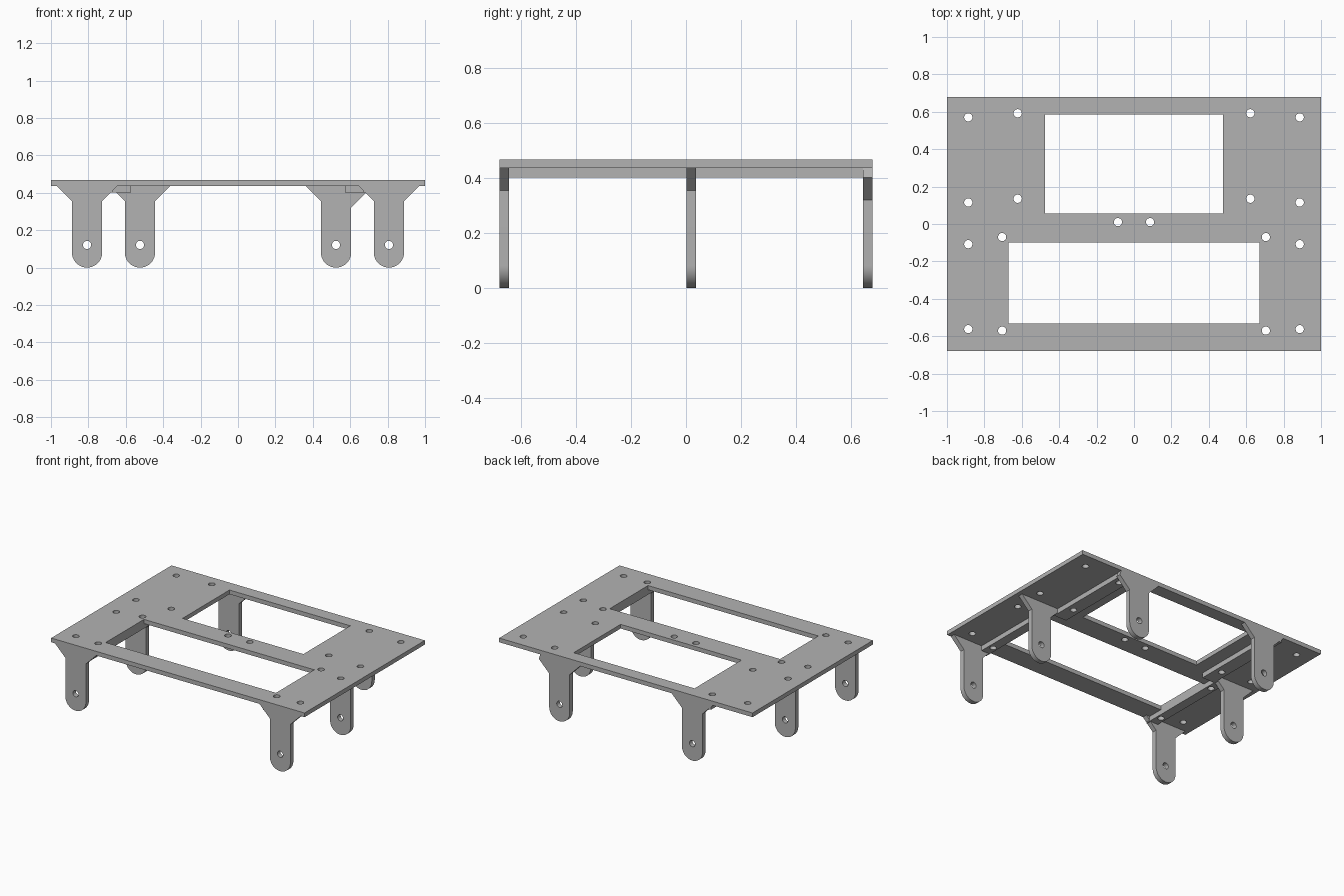
import bpy, bmesh, math

cube = bpy.data.objects.get("Cube")
if cube:
    bpy.data.objects.remove(cube, do_unlink=True)

grey = bpy.data.materials.new("plain_grey")
grey.use_nodes = True
grey.diffuse_color = (0.45, 0.45, 0.45, 1)
grey.node_tree.nodes["Principled BSDF"].inputs["Base Color"].default_value = grey.diffuse_color

HOLE = 0.022
RAIL_Z, PLATE_Z, TOP_Z = 0.402, 0.437, 0.467
HALF_Y = 0.678
THICK = 0.034


def circle(cx, cy, r=HOLE, n=32):
    return [(cx + r * math.cos(2 * math.pi * i / n),
             cy + r * math.sin(2 * math.pi * i / n)) for i in range(n)]


def rect(x0, x1, y0, y1):
    return [(x0, y0), (x1, y0), (x1, y1), (x0, y1)]


def sheet(name, loops, low, high, upright=False):
    """Extrude an outline with holes; upright sheets stand in the xz plane."""
    curve = bpy.data.curves.new(name + "_outline", 'CURVE')
    curve.dimensions = '2D'
    curve.fill_mode = 'BOTH'
    curve.extrude = (high - low) / 2
    for loop in loops:
        spline = curve.splines.new('POLY')
        spline.points.add(len(loop) - 1)
        for point, (x, y) in zip(spline.points, loop):
            point.co = (x, y, 0, 1)
        spline.use_cyclic_u = True
    helper = bpy.data.objects.new(name + "_helper", curve)
    bpy.context.scene.collection.objects.link(helper)
    graph = bpy.context.evaluated_depsgraph_get()
    mesh = bpy.data.meshes.new_from_object(helper.evaluated_get(graph))
    bpy.data.objects.remove(helper, do_unlink=True)
    bpy.data.curves.remove(curve)

    mid = (low + high) / 2
    bm = bmesh.new()
    bm.from_mesh(mesh)
    bmesh.ops.remove_doubles(bm, verts=bm.verts, dist=0.0001)
    for v in bm.verts:
        x, y, z = v.co
        v.co = (x, mid - z, y) if upright else (x, y, z + mid)
    bmesh.ops.recalc_face_normals(bm, faces=bm.faces)
    bm.to_mesh(mesh)
    bm.free()
    mesh.name = name
    mesh.materials.clear()
    mesh.materials.append(grey)
    obj = bpy.data.objects.new(name, mesh)
    bpy.context.scene.collection.objects.link(obj)
    bpy.ops.object.select_all(action='DESELECT')
    obj.select_set(True)
    bpy.context.view_layer.objects.active = obj
    bpy.ops.object.shade_smooth_by_angle(angle=math.radians(30))
    return obj


def leg(name, cx, y0, drop_right=0.0):
    """Round-ended leg with a pin hole, flaring out where it meets the deck."""
    r, flare, start = 0.081, 0.082, 0.355
    n = 24
    outline = [(cx - r * math.cos(math.pi * i / n), r - r * math.sin(math.pi * i / n))
               for i in range(n + 1)]
    outline += [(cx + r, start - drop_right),
                (cx + r + flare, PLATE_Z - drop_right)]
    if drop_right:
        outline.append((cx + r + flare - 0.012, PLATE_Z))
    outline += [(cx - r - flare, PLATE_Z), (cx - r, start)]
    sheet(name, [outline, circle(cx, 0.121)], y0, y0 + THICK, upright=True)


# Deck plate with two windows and mirrored bolt holes
front_rail_holes = [(0.705, -0.57), (0.705, -0.07)]
back_rail_holes = [(0.622, 0.135), (0.622, 0.592)]
deck_holes = [(0.886, 0.57), (0.886, 0.115), (0.886, -0.108), (0.886, -0.562), (0.086, 0.01)]
loops = [rect(-1, 1, -HALF_Y, HALF_Y),
         rect(-0.477, 0.477, 0.056, 0.585),
         rect(-0.672, 0.672, -0.532, -0.1)]
for x, y in deck_holes + front_rail_holes + back_rail_holes:
    loops += [circle(x, y), circle(-x, y)]
sheet("deck_plate", loops, PLATE_Z, TOP_Z)

for side, s in (("left", 1), ("right", -1)):
    # Stepped rails under the deck
    for part, x0, x1, y0, y1, holes in (
            ("front", 0.672, 0.74, -HALF_Y, 0.036, front_rail_holes),
            ("back", 0.573, 0.672, 0.002, HALF_Y, back_rail_holes)):
        sheet(f"{part}_rail_{side}",
              [rect(min(s * x0, s * x1), max(s * x0, s * x1), y0, y1)]
              + [circle(s * x, y) for x, y in holes], RAIL_Z, PLATE_Z)

    # Legs: wide stance at front and middle, narrow at the back
    leg(f"front_leg_{side}", s * 0.807, -HALF_Y)
    leg(f"middle_leg_{side}", s * 0.807, 0.002)
    leg(f"back_leg_{side}", s * 0.524, HALF_Y - THICK,
        drop_right=0.035 if s > 0 else 0.0)
